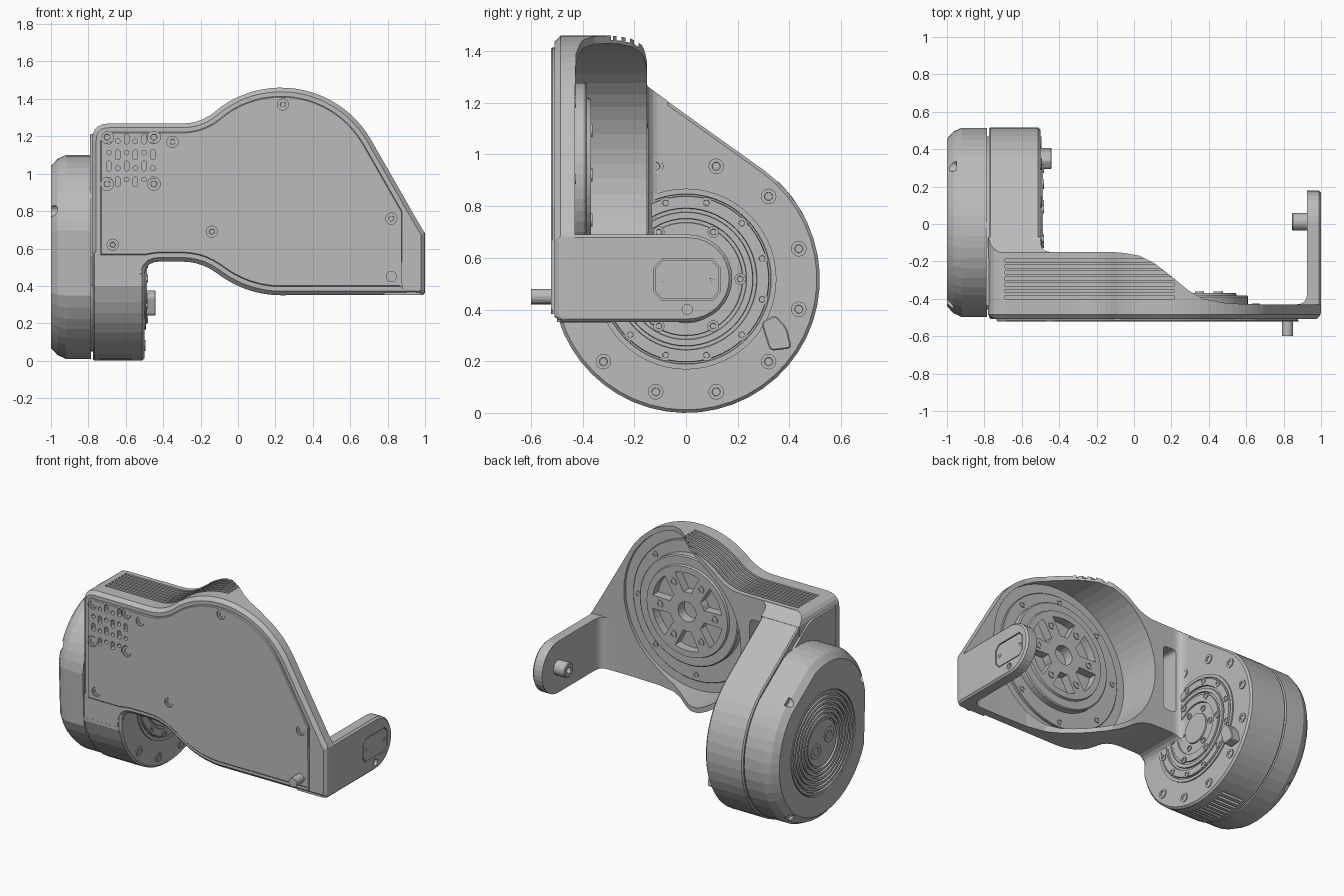
import bpy, bmesh
from math import sin, cos, radians
from mathutils import Vector

if "Cube" in bpy.data.objects:
    bpy.data.objects.remove(bpy.data.objects["Cube"], do_unlink=True)

grey = bpy.data.materials.new("machined_grey")
grey.use_nodes = True
COLOUR = (0.5, 0.5, 0.5, 1)
grey.diffuse_color = COLOUR
grey.node_tree.nodes["Principled BSDF"].inputs["Base Color"].default_value = COLOUR


# ---- 2D profile helpers ----
def arc(c, r, a0, a1, n):
    steps = [radians(a0 + (a1 - a0) * i / n) for i in range(n + 1)]
    return [(c[0] + r * cos(a), c[1] + r * sin(a)) for a in steps]


def circle(c, r, n=40):
    return arc(c, r, 0, 360, n)[:-1]


def rounded(points, n=5):
    """Corners given as (u, v, radius) become soft curves."""
    out = []
    for i, p in enumerate(points):
        b = Vector(p[:2])
        if len(p) == 2:
            out.append(b)
            continue
        a, c = Vector(points[i - 1][:2]), Vector(points[(i + 1) % len(points)][:2])
        s, e = b + (a - b).normalized() * p[2], b + (c - b).normalized() * p[2]
        for k in range(n + 1):
            t = k / n
            out.append(s * (1 - t) ** 2 + b * 2 * t * (1 - t) + e * t * t)
    return out


def box(u0, u1, v0, v1, r):
    return rounded([(u0, v0, r), (u1, v0, r), (u1, v1, r), (u0, v1, r)])


def inset(points, d):
    pts = [Vector(p) for p in points]
    area = sum(pts[i - 1].cross(pts[i]) for i in range(len(pts)))
    if area < 0:
        pts.reverse()
    out = []
    for i, p in enumerate(pts):
        e1, e2 = (p - pts[i - 1]).normalized(), (pts[(i + 1) % len(pts)] - p).normalized()
        n1, n2 = Vector((-e1.y, e1.x)), Vector((-e2.y, e2.x))
        out.append(p + (n1 + n2) * d / max(0.4, 1 + n1.dot(n2)))
    return out


# ---- solid helpers ----
PLACE = {"x": lambda u, v, t: (t, u, v), "y": lambda u, v, t: (u, t, v), "z": lambda u, v, t: (u, v, t)}


def loft(bm, points, axis, levels):
    """Closed solid through (position, inset) levels of one profile."""
    rings = [[bm.verts.new(PLACE[axis](p[0], p[1], t)) for p in inset(points, d)] for t, d in levels]
    n = len(rings[0])
    for a, b in zip(rings, rings[1:]):
        for i in range(n):
            bm.faces.new((a[i - 1], a[i], b[i], b[i - 1]))
    bm.faces.new(rings[0])
    bm.faces.new(rings[-1])


def solid(name, *parts):
    bm = bmesh.new()
    for part in parts:
        loft(bm, *part)
    bmesh.ops.recalc_face_normals(bm, faces=bm.faces)
    me = bpy.data.meshes.new(name)
    bm.to_mesh(me)
    bm.free()
    me.materials.append(grey)
    ob = bpy.data.objects.new(name, me)
    bpy.context.collection.objects.link(ob)
    return ob


def cut(ob, tool, op="DIFFERENCE", keep=False):
    m = ob.modifiers.new("cut", "BOOLEAN")
    m.object, m.operation, m.solver = tool, op, "EXACT"
    bpy.context.view_layer.objects.active = ob
    bpy.ops.object.modifier_apply(modifier=m.name)
    if not keep:
        bpy.data.objects.remove(tool, do_unlink=True)


def screws(name, axis, face, out, centres, r):
    levels = [(face - out * 0.004, 0), (face + out * 0.006, 0), (face + out * 0.006, r * 0.45),
              (face + out * 0.001, r * 0.5)]
    return solid(name, *[(circle(c, r, 16), axis, levels) for c in centres])


# ---- main housing: front outline crossed with a depth outline ----
HUB, AXLE = (0.23, 0.905), (0, 0.518)
outline = rounded([(-0.78, 0.40), (-0.78, 1.268, 0.09), (-0.2, 1.268, 0.1)]
                  + arc(HUB, 0.555, 125, 30, 20)
                  + [(0.918, 0.82), (0.97, 0.73), (1.0, 0.68), (1.0, 0.352, 0.03)]
                  + arc(HUB, 0.555, 270, 235, 8)
                  + [(-0.2, 0.53, 0.1), (-0.5, 0.53, 0.08), (-0.5, 0.40)])
depth = rounded([(-0.9, -0.6), (-0.9, -0.07), (-0.5, -0.07), (-0.5, -0.15, 0.06), (-0.08, -0.15, 0.05),
                 (0.03, -0.17), (0.11, -0.21), (0.2, -0.28), (0.29, -0.355), (0.37, -0.4), (0.5, -0.425),
                 (0.7, -0.43), (1.0, -0.43), (1.0, -0.505, 0.05), (0.9, -0.6)])
housing = solid("main_housing", (outline, "y", [(-0.508, 0.022), (-0.485, 0), (-0.06, 0)]))
cut(housing, solid("depth_shape", (depth, "z", [(0, 0), (2, 0)])), "INTERSECT")
cut(housing, solid("shoulder_slope", ([(-0.152, 1.266), (0.1, 1.083), (0.1, 1.4), (-0.152, 1.4)],
                                      "x", [(-1, 0), (-0.45, 0)])))
cut(housing, solid("round_cavity", (circle(HUB, 0.525, 56), "y", [(-0.45, 0), (0.2, 0)])))
cut(housing, solid("side_pocket", (box(-0.46, -0.36, 0.68, 1.12, 0.03), "y", [(-0.38, 0), (0, 0)])))

# Cooling grooves following the top edge
top_edge = [p for p in outline if -0.7 < p[0] < 0.24 and p[1] > 1.2]
top_edge.sort(key=lambda p: p[0])
band = [(p[0], p[1] + 0.03) for p in top_edge] + [(p[0], p[1] - 0.016) for p in reversed(top_edge)]
grooves = solid("groove_cutter", *[(band, "y", [(-0.4 + k * 0.033, 0), (-0.382 + k * 0.033, 0)])
                                   for k in range(7)])
cut(housing, grooves, keep=True)

# ---- front cover panel with vent slots ----
panel_shape = []
for p in inset(outline, 0.046):
    q = Vector((min(p.x, 0.878), max(p.y, 0.565) if p.x < -0.3 else p.y))
    if not panel_shape or (q - panel_shape[-1]).length > 0.002:
        panel_shape.append(q)
panel = solid("front_panel", (panel_shape, "y", [(-0.5, 0), (-0.517, 0), (-0.522, 0.005)]))
slots = []
for i in range(6):
    for j in range(4):
        x, z = -0.69 + i * 0.047, 1.185 - j * 0.072 - (i % 2) * 0.012
        h = 0.026 if (i + j) % 2 == 0 else 0.012
        slots.append((box(x - 0.012, x + 0.012, z - h, z + h, 0.0115), "y", [(-0.55, 0), (-0.45, 0)]))
vents = solid("vent_cutter", *slots)
cut(panel, vents, keep=True)
cut(housing, vents, keep=True)
small = [(0.24, 1.37), (-0.35, 1.17), (-0.14, 0.69), (-0.67, 0.62), (0.82, 0.76), (0.82, 0.45)]
large = [(x, z) for x in (-0.7, -0.45) for z in (0.945, 1.195)]
for spots, r, name in ((small, 0.03, "panel_screws"), (large, 0.035, "vent_corner_screws")):
    cut(panel, solid("screw_seat", *[(circle(c, r, 16), "y", [(-0.6, 0), (-0.511, 0)]) for c in spots]))
    screws(name, "y", -0.512, -1, spots, r * 0.9)

# ---- side body that carries the lower joint ----
teardrop = rounded([(-0.507, 0.40), (-0.507, 0.58), (-0.485, 0.6), (-0.485, 1.262), (-0.15, 1.262, 0.06)]
                   + arc(AXLE, 0.518, 54, -164, 30))
body = solid("joint_body", (teardrop, "x", [(-0.775, 0.008), (-0.767, 0), (-0.512, 0), (-0.5, 0.012)]))
cut(body, solid("shoulder_shape", (rounded([(-0.78, -0.1), (-0.4, -0.1), (-0.4, 1.268), (-0.78, 1.268, 0.09)]),
                                   "y", [(-1, 0), (1, 0)])), "INTERSECT")
cut(body, grooves)
cut(body, vents)
bottom_slots = [(box(y - 0.008, y + 0.008, -0.05, 0.04, 0.004), "x", [(-0.74, 0), (-0.57, 0)])
                for y in [k * 0.035 - 0.16 for k in range(10)]]
cut(body, solid("bottom_slot_cutter", *bottom_slots))

# Stepped rings on the inner joint face
solid("joint_rings", (circle(AXLE, 0.35, 56), "x", [
    (-0.51, 0), (-0.492, 0), (-0.492, 0.02), (-0.498, 0.022), (-0.498, 0.028), (-0.486, 0.03),
    (-0.486, 0.075), (-0.497, 0.077), (-0.497, 0.09), (-0.488, 0.092), (-0.488, 0.115), (-0.495, 0.117),
    (-0.495, 0.13), (-0.488, 0.132), (-0.488, 0.18), (-0.498, 0.182), (-0.498, 0.25), (-0.49, 0.252)]))
screws("flange_screws", "x", -0.5, 1,
       [p for k, p in enumerate(arc(AXLE, 0.452, 15, 345, 11)) if k not in (4, 5, 6)], 0.03)
screws("upper_flange_screw", "x", -0.5, 1, [(-0.32, 0.835)], 0.035)
screws("ring_screws", "x", -0.487, 1, arc(AXLE, 0.305, 15, 345, 11), 0.022)
screws("hub_screws", "x", -0.488, 1, circle(AXLE, 0.21, 6), 0.022)
screws("centre_screws", "x", -0.498, 1, circle(AXLE, 0.13, 6), 0.02)
solid("stop_block", (rounded([(0.345, 0.38, 0.02), (0.29, 0.35, 0.02), (0.325, 0.24, 0.02), (0.41, 0.25, 0.02),
                              (0.39, 0.33, 0.02)]), "x", [(-0.51, 0), (-0.445, 0), (-0.44, 0.005)]))

# ---- outer motor cap ----
cap_shape = arc((-0.05, 0.65), 0.45, 174, 70, 14) + arc((0, 0.525), 0.515, 45, -160, 26)
cap = solid("motor_cap", (cap_shape, "x", [(-0.785, 0), (-0.92, 0), (-0.965, 0.02), (-1.0, 0.058)]))
cut(cap, solid("cap_notch_cutter", *[(circle(c, 0.03, 16), "x", [(-1.1, 0), (-0.95, 0)])
                                     for c in ((0.31, 0.91), (0.31, 0.14), (-0.4, 0.17), (-0.42, 0.8))]))
cut(cap, solid("cap_ring_recess", (circle((0, 0.53), 0.335, 48), "x", [(-1.1, 0), (-0.98, 0)])))
steps = [(-0.975, 0)]
for k in range(6):
    d = 0.012 + k * 0.03
    steps += [(-0.984, d), (-0.999, d + 0.001), (-0.999, d + 0.018), (-0.984, d + 0.019)]
steps += [(-0.984, 0.19), (-0.994, 0.192)]
solid("cap_rings", (circle((0, 0.53), 0.34, 48), "x", steps))
screws("cap_centre_buttons", "x", -0.993, -1, [(0.07, 0.5), (-0.07, 0.56)], 0.05)
solid("cap_neck", (teardrop, "x", [(-0.79, 0.05), (-0.77, 0.05)]))

# ---- far support bracket ----
bend = rounded([(0.78, -0.5), (0.78, -0.43), (0.925, -0.43, 0.06), (0.925, 0.2), (1.0, 0.2), (1.0, -0.5, 0.05)])
bracket = solid("support_bracket", (bend, "z", [(0.3, 0), (0.8, 0)]))
arm = [(-0.6, 0.352)] + arc((0.01, 0.521), 0.169, -90, 90, 16) + [(-0.6, 0.69)]
cut(bracket, solid("arm_shape", (arm, "x", [(0.7, 0), (0.988, 0), (1.0, 0.012)])), "INTERSECT")
badge = rounded([(-0.118, 0.47), (-0.09, 0.44), (0.1, 0.44), (0.125, 0.47), (0.125, 0.56), (0.1, 0.59),
                 (-0.09, 0.59), (-0.118, 0.56)])
cut(bracket, solid("badge_recess", (badge, "x", [(0.99, -0.006), (1.1, -0.006)])))
solid("bracket_cover_plate", (badge, "x", [(0.98, 0), (0.998, 0)]))
screws("bracket_screws", "x", 0.9935, 1, [(-0.09, 0.515), (0.1, 0.515)], 0.014)
cut(bracket, solid("bracket_hole", (circle((0.005, 0.4), 0.02, 16), "x", [(0.98, 0), (1.1, 0)])))
solid("bracket_pin", (circle((0.012, 0.52), 0.048, 24), "x", [(0.93, 0), (0.85, 0), (0.845, 0.006), (0.845, 0.028),
                                                             (0.88, 0.03)]))

# ---- motor plate inside the round cavity ----
DRIVE = (0.25, 0.92)
solid("cavity_floor_ring", (circle(HUB, 0.46, 48), "y", [(-0.46, 0), (-0.436, 0), (-0.432, 0.004)]))
plate = solid("drive_plate", (circle(DRIVE, 0.36, 48), "y", [(-0.45, 0), (-0.39, 0), (-0.383, 0.007),
                                                            (-0.383, 0.06), (-0.368, 0.065)]))
windows = [(circle(DRIVE, 0.065, 24), "y", [(-0.445, 0), (-0.3, 0)])]
for k in range(6):
    a = 60 * k + 30
    wedge = arc(DRIVE, 0.255, a - 20, a + 20, 5) + arc(DRIVE, 0.13, a + 12, a - 12, 2)
    windows.append((wedge, "y", [(-0.425, 0), (-0.3, 0)]))
cut(plate, solid("window_cutter", *windows))
screws("drive_screws", "y", -0.368, 1, circle(DRIVE, 0.2, 6), 0.025)
screws("floor_screws", "y", -0.432, 1, circle(HUB, 0.42, 8), 0.02)
